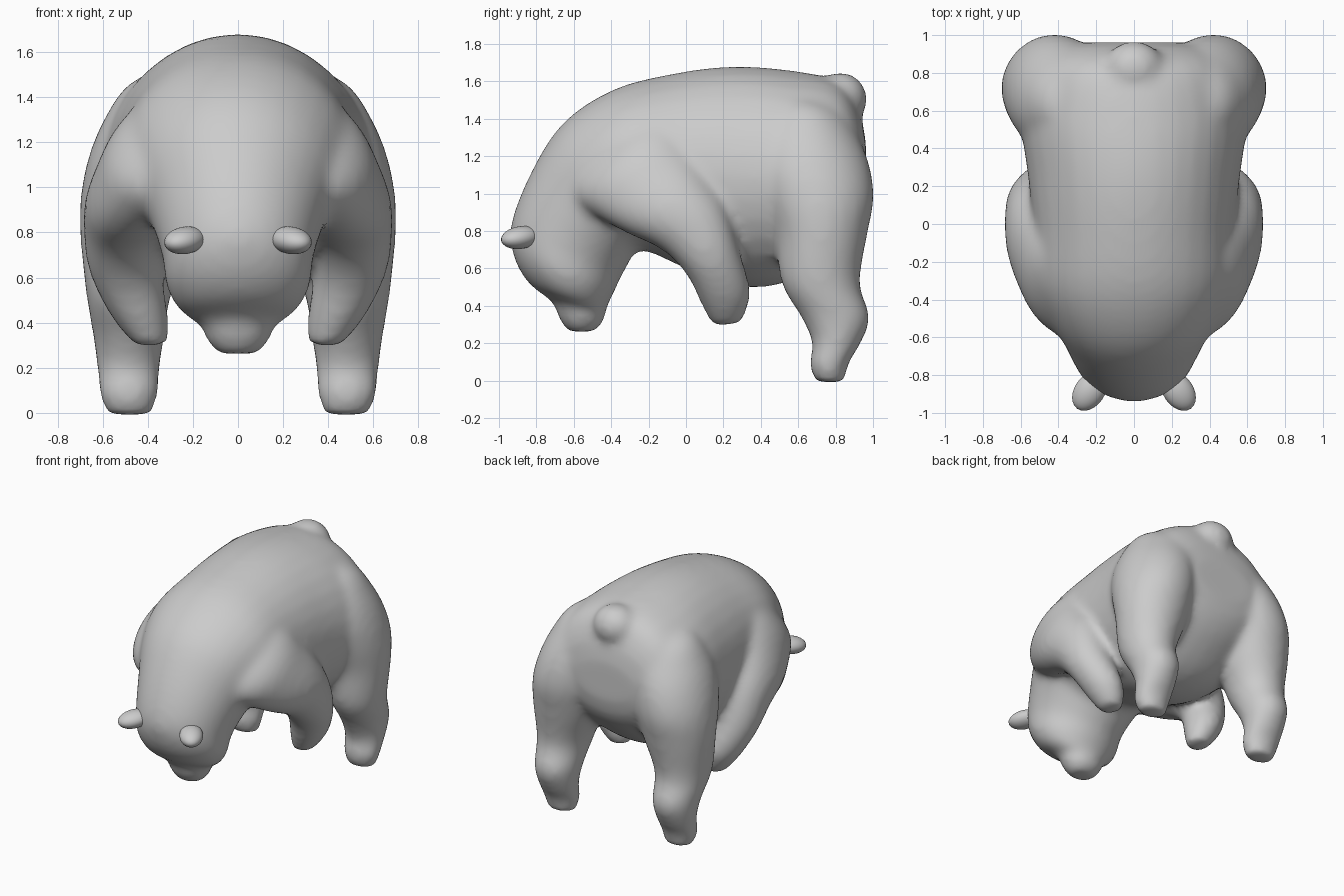
import bpy, math
from mathutils import Vector

cube = bpy.data.objects.get("Cube")
if cube:
    bpy.data.objects.remove(cube, do_unlink=True)

fur = bpy.data.materials.new("grey_fur")
fur.use_nodes = True
COLOR = (0.6, 0.6, 0.6, 1)
fur.diffuse_color = COLOR
fur.node_tree.nodes["Principled BSDF"].inputs["Base Color"].default_value = COLOR


def spline(a, b, c, d, t):
    return b + 0.5 * t * (c - a + t * (2*a - 5*b + 4*c - d + t * (3*(b - c) + d - a)))


def loft(name, rings, side=1, steps=4, segs=32):
    """Closed tube; each ring is (x centre, half width, y0, z0, y1, z1)."""
    n, fine = len(rings), []
    for i in range(n - 1):
        four = [rings[max(0, min(n - 1, i + k))] for k in (-1, 0, 1, 2)]
        for s in range(steps):
            fine.append([spline(*vals, s / steps) for vals in zip(*four)])
    fine.append(rings[-1])
    verts = []
    for cx, hw, y0, z0, y1, z1 in fine:
        mid = Vector((cx * side, (y0 + y1) / 2, (z0 + z1) / 2))
        up = Vector((0, (y0 - y1) / 2, (z0 - z1) / 2))
        for k in range(segs):
            a = math.tau * k / segs
            verts.append(mid + up * math.cos(a) + Vector((hw * math.sin(a), 0, 0)))
    faces = [(r * segs + k, r * segs + (k + 1) % segs,
              (r + 1) * segs + (k + 1) % segs, (r + 1) * segs + k)
             for r in range(len(fine) - 1) for k in range(segs)]
    last = (len(fine) - 1) * segs
    faces += [tuple(reversed(range(segs))), tuple(range(last, last + segs))]
    mesh = bpy.data.meshes.new(name)
    mesh.from_pydata(verts, [], faces)
    ob = bpy.data.objects.new(name, mesh)
    bpy.context.collection.objects.link(ob)
    bpy.context.view_layer.objects.active = ob
    bpy.ops.object.mode_set(mode='EDIT')
    bpy.ops.mesh.select_all(action='SELECT')
    bpy.ops.mesh.normals_make_consistent(inside=False)
    bpy.ops.object.mode_set(mode='OBJECT')
    return ob


def ball(name, loc, scale, rot=(0, 0, 0)):
    bpy.ops.mesh.primitive_uv_sphere_add(segments=24, ring_count=16, location=loc, rotation=rot)
    ob = bpy.context.object
    ob.name, ob.scale = name, scale
    return ob


# Trunk curving down from rump to nose
trunk = [
    (0, .24, .962, 1.27, .962, 1.0),
    (0, .40, .925, 1.44, .925, .86),
    (0, .52, .81, 1.6, .81, .71),
    (0, .595, .55, 1.66, .58, .54),
    (0, .565, .25, 1.68, .3, .5),
    (0, .53, -.05, 1.645, .0, .6),
    (0, .515, -.38, 1.56, -.2, .69),
    (0, .45, -.65, 1.385, -.28, .68),
    (0, .385, -.82, 1.13, -.31, .62),
    (0, .335, -.935, .84, -.35, .55),
    (0, .32, -.92, .66, -.38, .48),
    (0, .26, -.84, .52, -.42, .4),
    (0, .165, -.715, .42, -.43, .36),
    (0, .14, -.68, .33, -.44, .31),
    (0, .09, -.63, .262, -.49, .262)]

# Hind leg from hip to foot, the hip buried in the rump
leg = [
    (.12, .15, .56, 1.56, .78, 1.52),
    (.23, .25, .46, 1.49, .86, 1.43),
    (.325, .265, .38, 1.33, .93, 1.29),
    (.385, .275, .36, 1.15, .985, 1.14),
    (.425, .272, .41, .97, 1.005, .97),
    (.45, .25, .475, .78, .97, .78),
    (.485, .188, .51, .52, .93, .52),
    (.485, .158, .615, .34, .985, .34),
    (.485, .14, .675, .2, .935, .2),
    (.485, .133, .66, .09, .87, .09),
    (.48, .1, .69, -.008, .85, -.008)]

# Front leg from shoulder to paw, the shoulder buried in the chest
arm = [
    (.12, .14, -.52, 1.2, -.2, 1.48),
    (.22, .235, -.62, 1.08, -.12, 1.46),
    (.33, .24, -.6, .97, -.05, 1.37),
    (.41, .222, -.48, .88, .03, 1.23),
    (.47, .208, -.32, .79, .12, 1.08),
    (.505, .18, -.13, .7, .215, .92),
    (.50, .162, .0, .57, .285, .7),
    (.44, .13, .08, .41, .345, .47),
    (.385, .075, .14, .29, .3, .31)]

parts = [loft("trunk", trunk), ball("tail", (0, .825, 1.505), (.16, .145, .145))]
for tag, side in (("left", 1), ("right", -1)):
    parts += [loft(tag + "_hind_leg", leg, side), loft(tag + "_front_leg", arm, side)]

# Fuse the parts into one soft skin
bpy.ops.object.select_all(action='DESELECT')
for p in parts:
    p.select_set(True)
bpy.context.view_layer.objects.active = parts[0]
bpy.ops.object.join()
body = bpy.context.object
body.name = "body"
remesh = body.modifiers.new("fuse", 'REMESH')
remesh.mode, remesh.voxel_size, remesh.use_smooth_shade = 'VOXEL', .024, True
soften = body.modifiers.new("soften", 'SMOOTH')
soften.factor, soften.iterations = .5, 16
body.data.materials.append(fur)

# Ears
for tag, side in (("left", 1), ("right", -1)):
    ear = ball(tag + "_ear", (.235 * side, -.885, .765), (.08, .115, .06),
               (math.radians(8), 0, math.radians(35) * side))
    ear.data.materials.append(fur)
    ear.data.shade_smooth()
